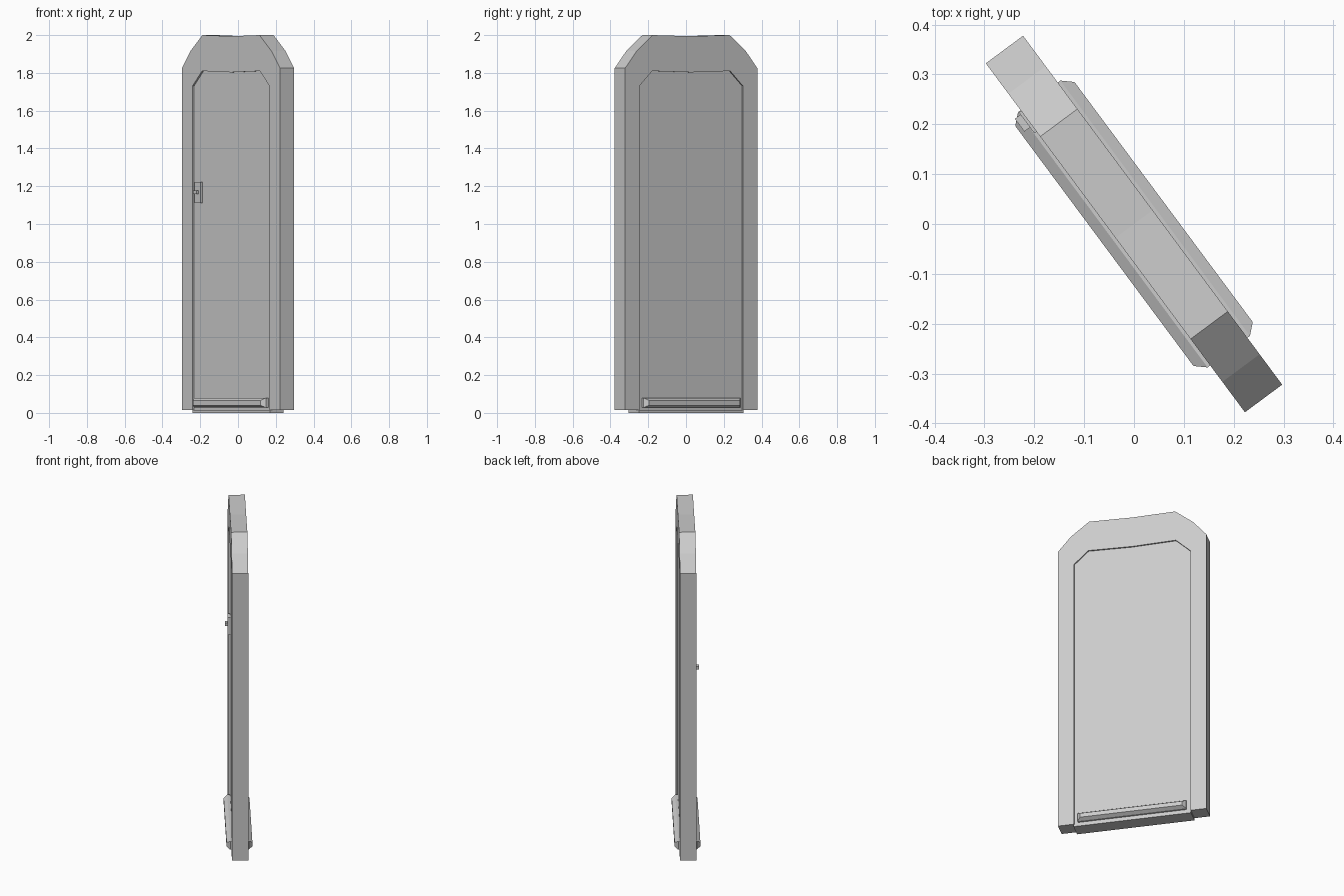
import bpy, bmesh, math
from mathutils import Matrix

if "Cube" in bpy.data.objects:
    bpy.data.objects.remove(bpy.data.objects["Cube"], do_unlink=True)

# The whole door stands turned about the vertical axis
TURN = Matrix.Rotation(math.radians(-53.4), 4, 'Z')

grey = bpy.data.materials.new("plain grey")
grey.use_nodes = True
colour = (0.6, 0.6, 0.6, 1)
grey.diffuse_color = colour
grey.node_tree.nodes["Principled BSDF"].inputs["Base Color"].default_value = colour


def finish(name, bm):
    bmesh.ops.recalc_face_normals(bm, faces=bm.faces)
    mesh = bpy.data.meshes.new(name)
    bm.to_mesh(mesh)
    bm.free()
    mesh.materials.append(grey)
    ob = bpy.data.objects.new(name, mesh)
    ob.matrix_world = TURN
    bpy.context.collection.objects.link(ob)
    return ob


def extrude_outline(name, outline, y0, y1):
    """Extrude a closed (x, z) outline between two depths."""
    bm = bmesh.new()
    face = bm.faces.new([bm.verts.new((x, y0, z)) for x, z in outline])
    out = bmesh.ops.extrude_face_region(bm, geom=[face])
    verts = [v for v in out["geom"] if isinstance(v, bmesh.types.BMVert)]
    bmesh.ops.translate(bm, verts=verts, vec=(0, y1 - y0, 0))
    return finish(name, bm)


def box(name, x, y, z):
    return extrude_outline(name, [(x[0], z[0]), (x[1], z[0]), (x[1], z[1]), (x[0], z[1])], *y)


def mirrored(half):
    """Complete a left-to-centre outline with its right half."""
    return half + [(-x, z) for x, z in reversed(half) if x != 0]


def raised_bar(name, side, rings):
    """Stack of rectangles (half width, depth, low z, high z), closed at both ends."""
    bm = bmesh.new()
    loops = [[bm.verts.new((x, side * d, z)) for x, z in
              ((-w, lo), (w, lo), (w, hi), (-w, hi))] for w, d, lo, hi in rings]
    for a, b in zip(loops, loops[1:]):
        for i in range(4):
            j = (i + 1) % 4
            bm.faces.new((a[i], a[j], b[j], b[i]))
    bm.faces.new(loops[0])
    bm.faces.new(loops[-1])
    return finish(name, bm)


# Frame: arched outline with the doorway cut out as one inverted U
outer = mirrored([(-.436, .015), (-.436, 1.825), (-.36, 1.915), (-.253, 2), (0, 1.994)])
opening = mirrored([(-.342, .015), (-.342, 1.73), (-.257, 1.81), (0, 1.803)])
extrude_outline("door_frame", outer + opening[::-1], -.0465, .0465)

# Recessed leaf and threshold
leaf = mirrored([(-.342, .01), (-.342, 1.73), (-.257, 1.81), (0, 1.803)])
extrude_outline("door_leaf", leaf, -.036, .038)
box("threshold", (-.345, .345), (-.045, .045), (0, .015))

# Bevelled kick bars on both faces
for side, name in ((-1, "front_kick_bar"), (1, "back_kick_bar")):
    raised_bar(name, side, [(.319, .03, .028, .08), (.319, .053, .028, .08),
                            (.3, .074, .04, .066)])

# Latch on the front face
box("latch_plate", (-.317, -.265), (-.052, -.03), (1.112, 1.222))
box("latch_lever", (-.312, -.28), (-.066, -.05), (1.16, 1.178))
